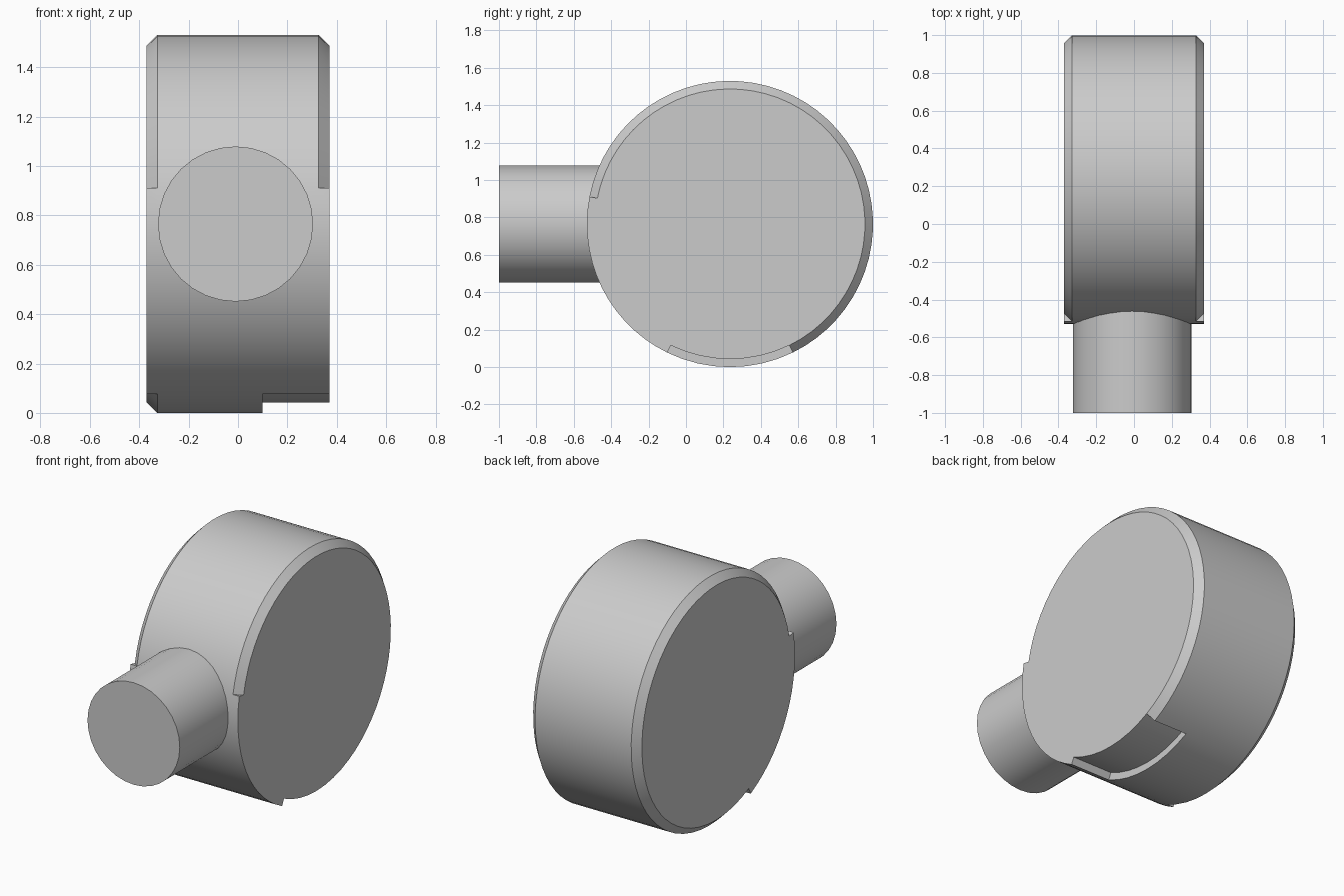
import bpy, bmesh
from math import radians, sin, cos, pi
from mathutils import Vector, Matrix

cube = bpy.data.objects.get("Cube")
if cube:
    bpy.data.objects.remove(cube, do_unlink=True)

R, INNER = 0.765, 0.722        # drum radius, chamfer / recess radius
HALF, EDGE = 0.37, 0.327       # half width, start of chamfer
STEP_X = 0.1                   # inner wall of the bottom recess
CENTRE = Vector((0, 0.235, R))


def finish(bm, name):
    bmesh.ops.recalc_face_normals(bm, faces=bm.faces)
    mesh = bpy.data.meshes.new(name)
    bm.to_mesh(mesh)
    bm.free()
    obj = bpy.data.objects.new(name, mesh)
    bpy.context.collection.objects.link(obj)
    bpy.ops.object.select_all(action='DESELECT')
    obj.select_set(True)
    bpy.context.view_layer.objects.active = obj
    bpy.ops.object.shade_smooth_by_angle(angle=radians(30))
    return obj


def section(left, right, floor):
    """Rim cross-section as (x, radius) from the left cap to the right cap."""
    return [(-HALF, left), (-EDGE, R), (STEP_X, R),
            (STEP_X, floor), (EDGE, floor), (HALF, right)]


# Drum: three rim sections swept round the x axis
arcs = [
    (-64, 169, 42, section(INNER, INNER, R)),      # chamfered both sides
    (169, 244, 14, section(R, R, R)),              # square edges at the front
    (244, 296, 8, section(INNER, INNER, INNER)),   # bottom recess
]
bm = bmesh.new()
rings = []
for start, end, count, profile in arcs:
    for i in range(count + 1):
        a = radians(start + (end - start) * i / count)
        rings.append([bm.verts.new(CENTRE + Vector((x, r * cos(a), r * sin(a))))
                      for x, r in profile])
for a, b in zip(rings, rings[1:] + rings[:1]):
    for j in range(len(a) - 1):
        bm.faces.new((a[j], a[j + 1], b[j + 1], b[j]))
for side in (0, -1):
    bm.faces.new([ring[side] for ring in rings])
bmesh.ops.remove_doubles(bm, verts=bm.verts, dist=0.0005)
finish(bm, "drum")

# Round stub reaching from the front into the drum
LENGTH = 0.7
bm = bmesh.new()
bmesh.ops.create_cone(
    bm, cap_ends=True, segments=32, radius1=0.314, radius2=0.314, depth=LENGTH,
    matrix=Matrix.Translation((-0.01, -1 + LENGTH / 2, R)) @ Matrix.Rotation(pi / 2, 4, 'X'))
finish(bm, "front_stub")
